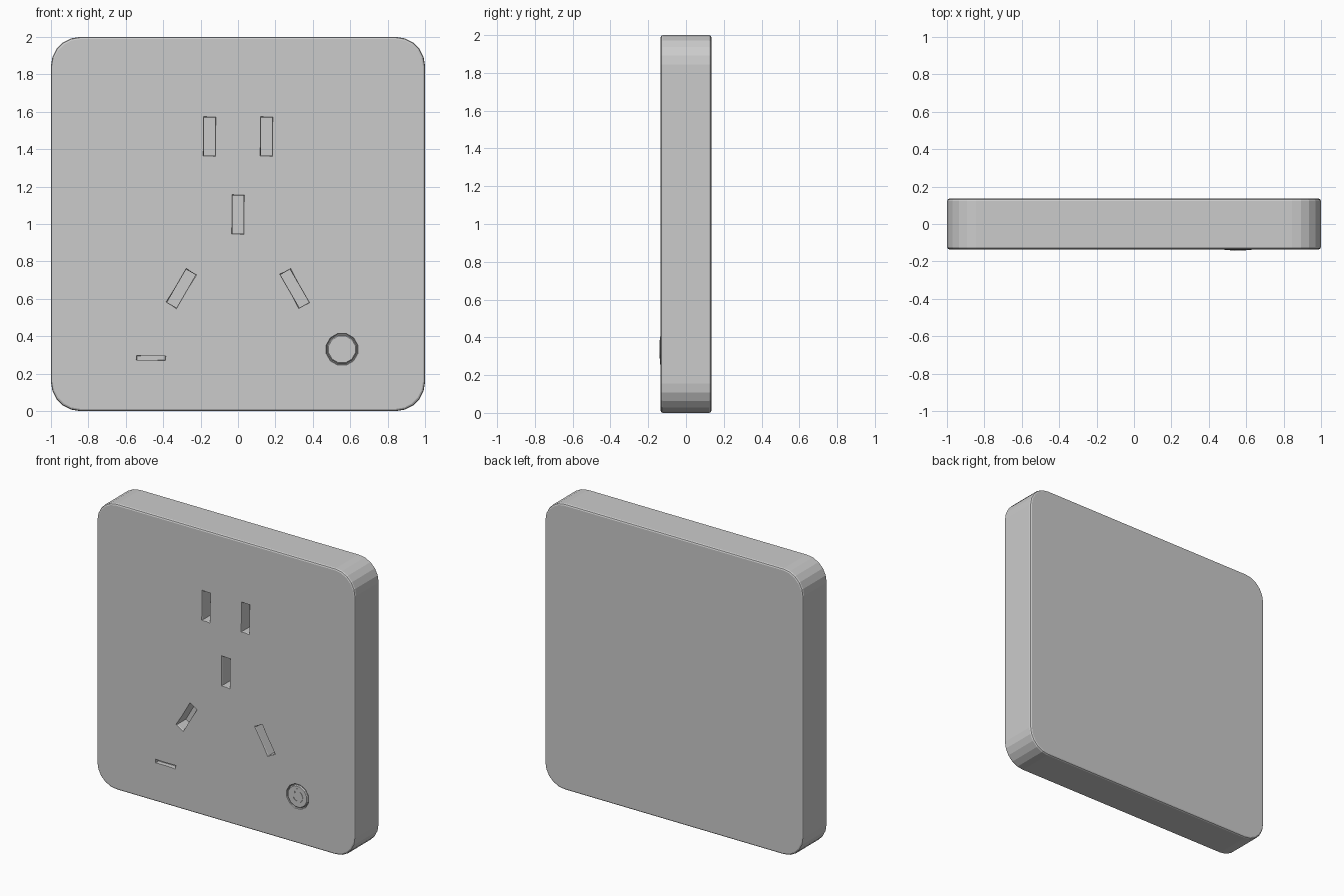
import bpy, bmesh
from math import sin, cos, pi, radians

if "Cube" in bpy.data.objects:
    bpy.data.objects.remove(bpy.data.objects["Cube"])

FRONT, BACK = -0.135, 0.135


def rect(cx, cz, w, h, tilt=0, radius=0, segs=5):
    """Outline function: rounded rectangle in the xz plane, shrunk by an inset."""
    def outline(inset):
        a, b, r = w / 2 - inset, h / 2 - inset, max(radius - inset, 0)
        pts = []
        for k, (sx, sz) in enumerate([(1, 1), (-1, 1), (-1, -1), (1, -1)]):
            for i in range(segs + 1 if radius else 1):
                t = k * pi / 2 + i * pi / 2 / segs
                x, z = sx * (a - r) + r * cos(t), sz * (b - r) + r * sin(t)
                pts.append((x, z))
        c, s = cos(tilt), sin(tilt)
        return [(cx + x * c - z * s, cz + x * s + z * c) for x, z in pts]
    return outline


def disc(cx, cz, r, sides=12):
    def outline(inset):
        return [(cx + (r - inset) * cos((i + 0.5) * 2 * pi / sides),
                 cz + (r - inset) * sin((i + 0.5) * 2 * pi / sides)) for i in range(sides)]
    return outline


def arc(cx, cz, r0, r1, gap, segs=16):
    def outline(inset):
        ts = [pi / 2 + gap + (2 * pi - 2 * gap) * i / segs for i in range(segs + 1)]
        return ([(cx + r1 * cos(t), cz + r1 * sin(t)) for t in ts] +
                [(cx + r0 * cos(t), cz + r0 * sin(t)) for t in reversed(ts)])
    return outline


def loft(name, outline, layers):
    """Closed solid through (y, inset) layers of one outline."""
    bm = bmesh.new()
    rings = [[bm.verts.new((x, y, z)) for x, z in outline(inset)] for y, inset in layers]
    n = len(rings[0])
    for a, b in zip(rings, rings[1:]):
        for i in range(n):
            j = (i + 1) % n
            bm.faces.new((a[i], a[j], b[j], b[i]))
    bm.faces.new(rings[0])
    bm.faces.new(rings[-1])
    bmesh.ops.recalc_face_normals(bm, faces=bm.faces)
    me = bpy.data.meshes.new(name)
    bm.to_mesh(me)
    bm.free()
    ob = bpy.data.objects.new(name, me)
    bpy.context.collection.objects.link(ob)
    return ob


def cut(target, outline, depth, rim):
    """Sink a recess with a chamfered rim into the front face."""
    cutter = loft("cutter", outline, [(FRONT - 0.01, -0.01), (FRONT + rim, rim),
                                      (FRONT + depth, rim)])
    cutter.hide_render = True
    mod = target.modifiers.new("recess", 'BOOLEAN')
    mod.operation, mod.solver, mod.object = 'DIFFERENCE', 'EXACT', cutter
    bpy.context.view_layer.objects.active = target
    bpy.ops.object.modifier_apply(modifier=mod.name)
    bpy.data.objects.remove(cutter)


# Wall plate with rounded corners and softened front and back edges
plate = loft("wall_plate", rect(0, 1, 2, 2, radius=0.155),
             [(FRONT, 0.012), (FRONT + 0.004, 0.004), (FRONT + 0.012, 0),
              (BACK - 0.012, 0), (BACK - 0.004, 0.004), (BACK, 0.012)])

# Two-pin slots, earth slot and slanted three-pin slots
W, H = 0.07, 0.215
for s in (-1, 1):
    cut(plate, rect(s * 0.152, 1.468, W, H), 0.1, 0.006)
    cut(plate, rect(s * 0.303, 0.655, W, H, tilt=s * radians(30)), 0.1, 0.006)
cut(plate, rect(0, 1.05, W, H), 0.1, 0.006)

# Indicator slit and button recess
cut(plate, rect(-0.465, 0.283, 0.16, 0.028), 0.03, 0.004)
BX, BZ = 0.556, 0.33
cut(plate, disc(BX, BZ, 0.088), 0.03, 0.004)

# Power button with raised symbol
top = FRONT - 0.003
loft("power_button", disc(BX, BZ, 0.08),
     [(top, 0.006), (top + 0.006, 0), (FRONT + 0.031, 0)])
loft("power_symbol_ring", arc(BX, BZ, 0.03, 0.042, radians(32)),
     [(top - 0.003, 0), (top + 0.004, 0)])
loft("power_symbol_bar", rect(BX, BZ + 0.036, 0.011, 0.038),
     [(top - 0.003, 0), (top + 0.004, 0)])
